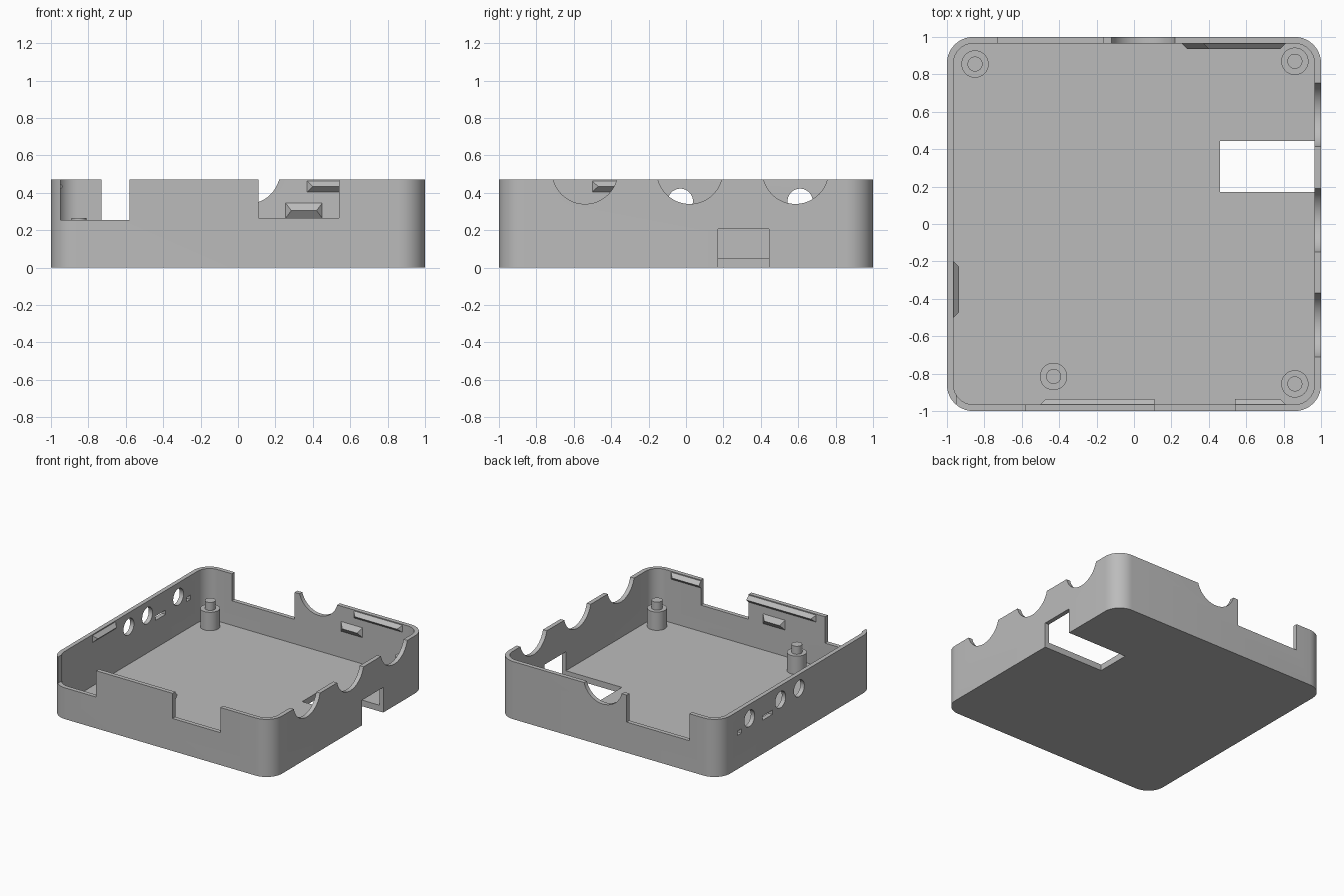
import bpy, bmesh, math
from mathutils import Matrix, Vector

if "Cube" in bpy.data.objects:
    bpy.data.objects.remove(bpy.data.objects["Cube"])

HEIGHT, FLOOR, WALL, RADIUS = 0.47, 0.05, 0.035, 0.14
INNER = 1 - WALL

grey = bpy.data.materials.new("plain grey")
grey.use_nodes = True
grey.diffuse_color = (0.5, 0.5, 0.5, 1)
grey.node_tree.nodes["Principled BSDF"].inputs["Base Color"].default_value = grey.diffuse_color


def finish(name, bm):
    bmesh.ops.recalc_face_normals(bm, faces=bm.faces)
    mesh = bpy.data.meshes.new(name)
    bm.to_mesh(mesh)
    bm.free()
    mesh.materials.append(grey)
    obj = bpy.data.objects.new(name, mesh)
    bpy.context.collection.objects.link(obj)
    return obj


def smooth(obj):
    bpy.ops.object.select_all(action='DESELECT')
    obj.select_set(True)
    bpy.context.view_layer.objects.active = obj
    bpy.ops.object.shade_smooth_by_angle(angle=math.radians(30))


def rounded_block(name, half, radius, z0, z1, steps=10):
    """Square block with rounded upright corners."""
    bm = bmesh.new()
    ring = []
    for corner in range(4):
        mid = math.pi / 4 + corner * math.pi / 2
        reach = (half - radius) * math.sqrt(2)
        for i in range(steps + 1):
            a = corner * math.pi / 2 + i / steps * math.pi / 2
            ring.append(bm.verts.new((reach * math.cos(mid) + radius * math.cos(a),
                                      reach * math.sin(mid) + radius * math.sin(a), z0)))
    base = bm.faces.new(ring)
    top = bmesh.ops.extrude_face_region(bm, geom=[base])["geom"]
    bmesh.ops.translate(bm, vec=(0, 0, z1 - z0),
                        verts=[v for v in top if isinstance(v, bmesh.types.BMVert)])
    return finish(name, bm)


def add_box(bm, low, high):
    low, high = Vector(low), Vector(high)
    size = Matrix.Diagonal((*(high - low), 1))
    bmesh.ops.create_cube(bm, size=1, matrix=Matrix.Translation((low + high) / 2) @ size)


def add_cylinder(bm, centre, radius, depth, turn=Matrix(), segments=48):
    bmesh.ops.create_cone(bm, cap_ends=True, segments=segments, radius1=radius, radius2=radius,
                          depth=depth, matrix=Matrix.Translation(centre) @ turn)


def cut(obj, cutter):
    mod = obj.modifiers.new("cut", 'BOOLEAN')
    mod.operation, mod.solver, mod.object = 'DIFFERENCE', 'EXACT', cutter
    bpy.context.view_layer.update()
    evaluated = obj.evaluated_get(bpy.context.evaluated_depsgraph_get())
    mesh = bpy.data.meshes.new_from_object(evaluated)
    obj.modifiers.clear()
    obj.data = mesh
    bpy.data.objects.remove(cutter)


# Hollow tray
tray = rounded_block("tray", 1, RADIUS, 0, HEIGHT)
cut(tray, rounded_block("cavity", INNER, RADIUS - WALL, FLOOR, HEIGHT + 0.2))

# Openings in the walls and floor
along_x = Matrix.Rotation(math.pi / 2, 4, 'Y')
along_y = Matrix.Rotation(math.pi / 2, 4, 'X')
bm = bmesh.new()
add_box(bm, (-0.95, -1.1, 0.255), (-0.58, -0.9, 0.6))
add_box(bm, (0.11, -1.1, 0.265), (0.54, -0.9, 0.6))
add_box(bm, (-0.73, 0.9, 0.25), (-0.165, 1.1, 0.6))
add_box(bm, (0.46, 0.17, -0.1), (1.1, 0.445, 0.205))
for y in (-0.54, 0.02, 0.585):
    add_cylinder(bm, (1, y, 0.516), 0.176, 0.2, along_x)
add_cylinder(bm, (0.05, 1, 0.516), 0.176, 0.2, along_y)
for y in (-0.03, 0.21, 0.61):
    add_cylinder(bm, (-1, y, 0.355), 0.067, 0.2, along_x)
for y, half in ((0.38, 0.065), (0.74, 0.025)):
    add_box(bm, (-1.1, y - half, 0.275), (-0.9, y + half, 0.31))
cut(tray, finish("openings", bm))
smooth(tray)

# Stepped posts with locating pins
for name, x, y in (("back_right_post", -0.85, 0.855), ("back_left_post", 0.86, 0.87),
                   ("front_right_post", -0.43, -0.815), ("front_left_post", 0.86, -0.855)):
    bm = bmesh.new()
    for radius, low, high in ((0.073, FLOOR - 0.01, 0.2), (0.04, 0.19, 0.265)):
        add_cylinder(bm, (x, y, (low + high) / 2), radius, high - low)
    smooth(finish(name, bm))

# Wedge-shaped snap ridges on the inside of the walls
WALLS = {
    "front": lambda u, d, z: (u, d - INNER, z),
    "back": lambda u, d, z: (u, INNER - d, z),
    "right": lambda u, d, z: (d - INNER, u, z),
}


def ridge(name, wall, u0, u1, z0, z1, taper0=0.03, taper1=0.03):
    place = WALLS[wall]
    mid = (z0 + z1) / 2
    bm = bmesh.new()
    points = [(u0, 0, z0), (u0, 0, z1), (u1, 0, z0), (u1, 0, z1),
              (u0 + taper0, 0.03, mid), (u1 - taper1, 0.03, mid)]
    a, b, c, d, e, f = [bm.verts.new(place(*p)) for p in points]
    for face in ((a, b, d, c), (a, e, b), (c, d, f), (a, c, f, e), (b, e, f, d)):
        bm.faces.new(face)
    finish(name, bm)


UPPER, LOWER = (0.405, 0.462), (0.265, 0.345)
ridge("back_upper_ridge", "back", 0.37, 0.81, *UPPER)
ridge("back_lower_ridge", "back", 0.255, 0.45, *LOWER)
ridge("right_upper_ridge", "right", -0.5, -0.2, *UPPER)
ridge("front_upper_ridge_long", "front", -0.5, 0.11, *UPPER, taper1=0)
ridge("front_upper_ridge_short", "front", 0.54, 0.81, *UPPER, taper0=0)
ridge("front_lower_ridge", "front", -0.22, -0.02, *LOWER)
